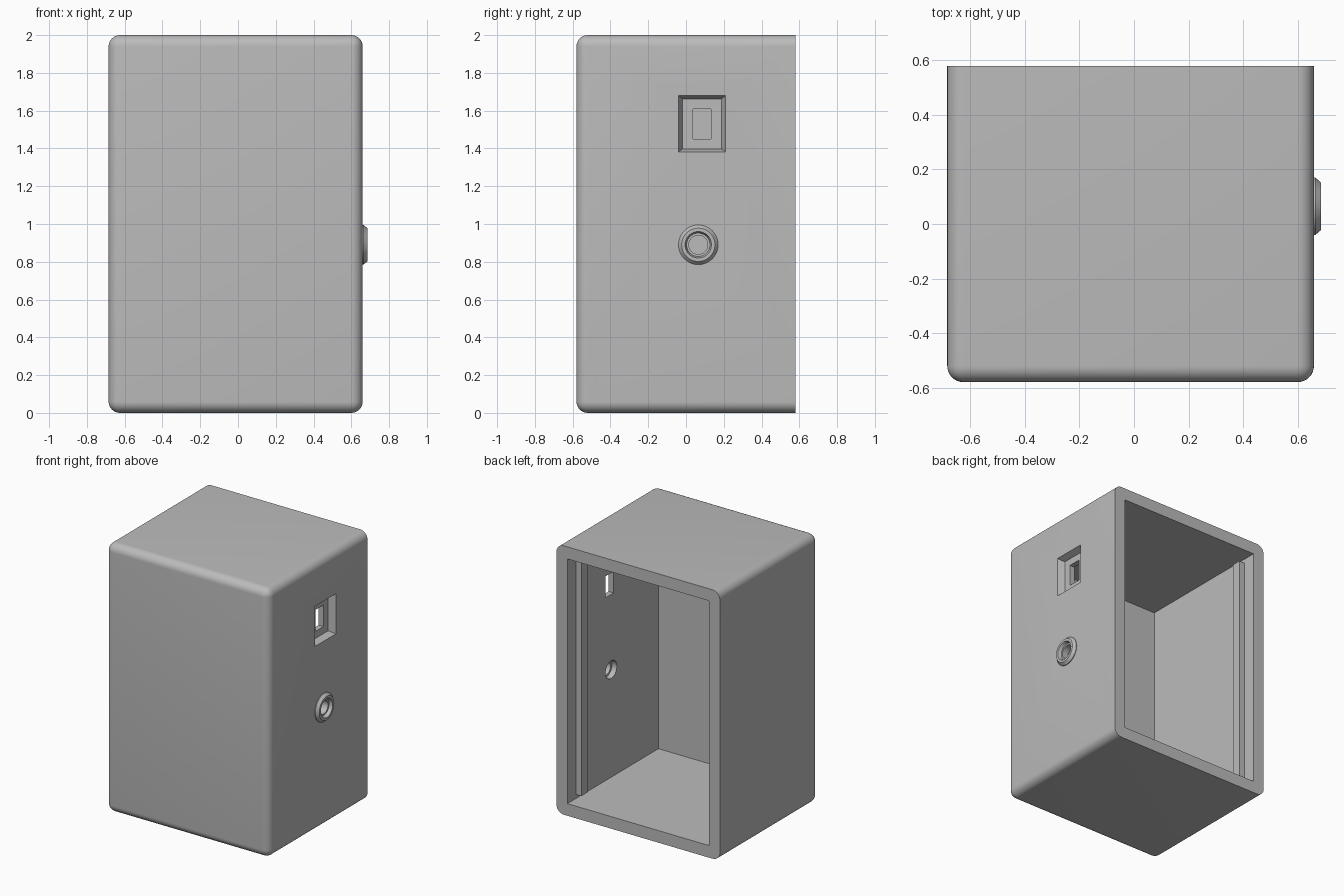
import bpy, bmesh, math
from mathutils import Vector

if "Cube" in bpy.data.objects:
    bpy.data.objects.remove(bpy.data.objects["Cube"], do_unlink=True)

grey = bpy.data.materials.new("plain grey")
grey.use_nodes = True
grey.diffuse_color = (0.5, 0.5, 0.5, 1)
grey.node_tree.nodes["Principled BSDF"].inputs["Base Color"].default_value = (0.5, 0.5, 0.5, 1)

LEFT, RIGHT, DEPTH, HEIGHT = 0.66, -0.685, 0.58, 2.0
WALL, ROUND = 0.09, 0.06


def finish(name, bm):
    bmesh.ops.recalc_face_normals(bm, faces=bm.faces)
    mesh = bpy.data.meshes.new(name)
    bm.to_mesh(mesh)
    bm.free()
    mesh.materials.append(grey)
    obj = bpy.data.objects.new(name, mesh)
    bpy.context.collection.objects.link(obj)
    return obj


def box_mesh(low, high):
    bm = bmesh.new()
    bmesh.ops.create_cube(bm, size=1)
    low, high = Vector(low), Vector(high)
    for v in bm.verts:
        v.co = (low + high) / 2 + v.co * (high - low)
    return bm


def select(obj):
    bpy.ops.object.select_all(action='DESELECT')
    obj.select_set(True)
    bpy.context.view_layer.objects.active = obj


def cut(target, cutter):
    mod = target.modifiers.new("cut", 'BOOLEAN')
    mod.operation = 'DIFFERENCE'
    mod.solver = 'EXACT'
    mod.object = cutter
    select(target)
    bpy.ops.object.modifier_apply(modifier=mod.name)
    bpy.data.objects.remove(cutter, do_unlink=True)


def lathe(name, profile, centre, closed=False):
    # spin (x, radius) pairs about an axis along x
    bm = bmesh.new()
    verts = [bm.verts.new((x, centre[0], centre[1] + r)) for x, r in profile]
    edges = [bm.edges.new(pair) for pair in zip(verts, verts[1:])]
    if closed:
        edges.append(bm.edges.new((verts[-1], verts[0])))
    bmesh.ops.spin(bm, geom=verts + edges, cent=(0, *centre), axis=(1, 0, 0),
                   angle=math.tau, steps=48)
    bmesh.ops.remove_doubles(bm, verts=bm.verts, dist=0.0001)
    return finish(name, bm)


# Case: rounded everywhere except around the open back
bm = box_mesh((RIGHT, -DEPTH, 0), (LEFT, DEPTH, HEIGHT))
soft = [e for e in bm.edges if not all(v.co.y > 0 for v in e.verts)]
soft_long = [e for e in soft]
bmesh.ops.bevel(bm, geom=soft_long, offset=ROUND, segments=8, profile=0.5, affect='EDGES')
case = finish("case", bm)

# Hollow interior
cut(case, finish("cavity", box_mesh((RIGHT + WALL, -DEPTH + WALL, WALL),
                                    (LEFT - WALL, DEPTH + 0.1, HEIGHT - WALL))))

# Socket: recess with sloped rim and a through window
SOCKET_Y, SOCKET_Z = 0.085, 1.53
bm = box_mesh((LEFT - 0.05, SOCKET_Y - 0.125, SOCKET_Z - 0.15),
              (LEFT, SOCKET_Y + 0.125, SOCKET_Z + 0.15))
for v in bm.verts:
    if v.co.x < LEFT - 0.01:
        v.co.y += math.copysign(0.022, SOCKET_Y - v.co.y)
        v.co.z += math.copysign(0.018, SOCKET_Z - v.co.z)
outer = max(bm.faces, key=lambda f: f.calc_center_median().x)
bmesh.ops.translate(bm, vec=(0.002, 0, 0), verts=outer.verts)
cut(case, finish("recess", bm))
cut(case, finish("window", box_mesh((LEFT - 0.2, SOCKET_Y - 0.048, SOCKET_Z - 0.08),
                                    (LEFT + 0.1, SOCKET_Y + 0.048, SOCKET_Z + 0.08))))

# Round port: bored wall with a raised chamfered collar
PORT = (0.065, 0.89)
cut(case, lathe("bore", [(0.5, 0), (0.5, 0.066), (0.75, 0.066), (0.75, 0)], PORT))
collar = lathe("port_collar", [(0.655, 0.105), (0.665, 0.105), (0.685, 0.088), (0.685, 0.07),
                               (0.66, 0.062), (0.66, 0.05), (0.61, 0.05), (0.61, 0.066),
                               (0.655, 0.066)], PORT, closed=True)

# Upright ribs inside both side walls that stop the back panel
for name, wall_x, inward in (("left_rib", LEFT - WALL, -1), ("right_rib", RIGHT + WALL, 1)):
    ends = sorted((wall_x - inward * 0.01, wall_x + inward * 0.045))
    finish(name, box_mesh((ends[0], 0.41, WALL + 0.03),
                          (ends[1], 0.48, HEIGHT - WALL - 0.03)))

for obj in (case, collar):
    select(obj)
    bpy.ops.object.shade_smooth_by_angle(angle=math.radians(30))
